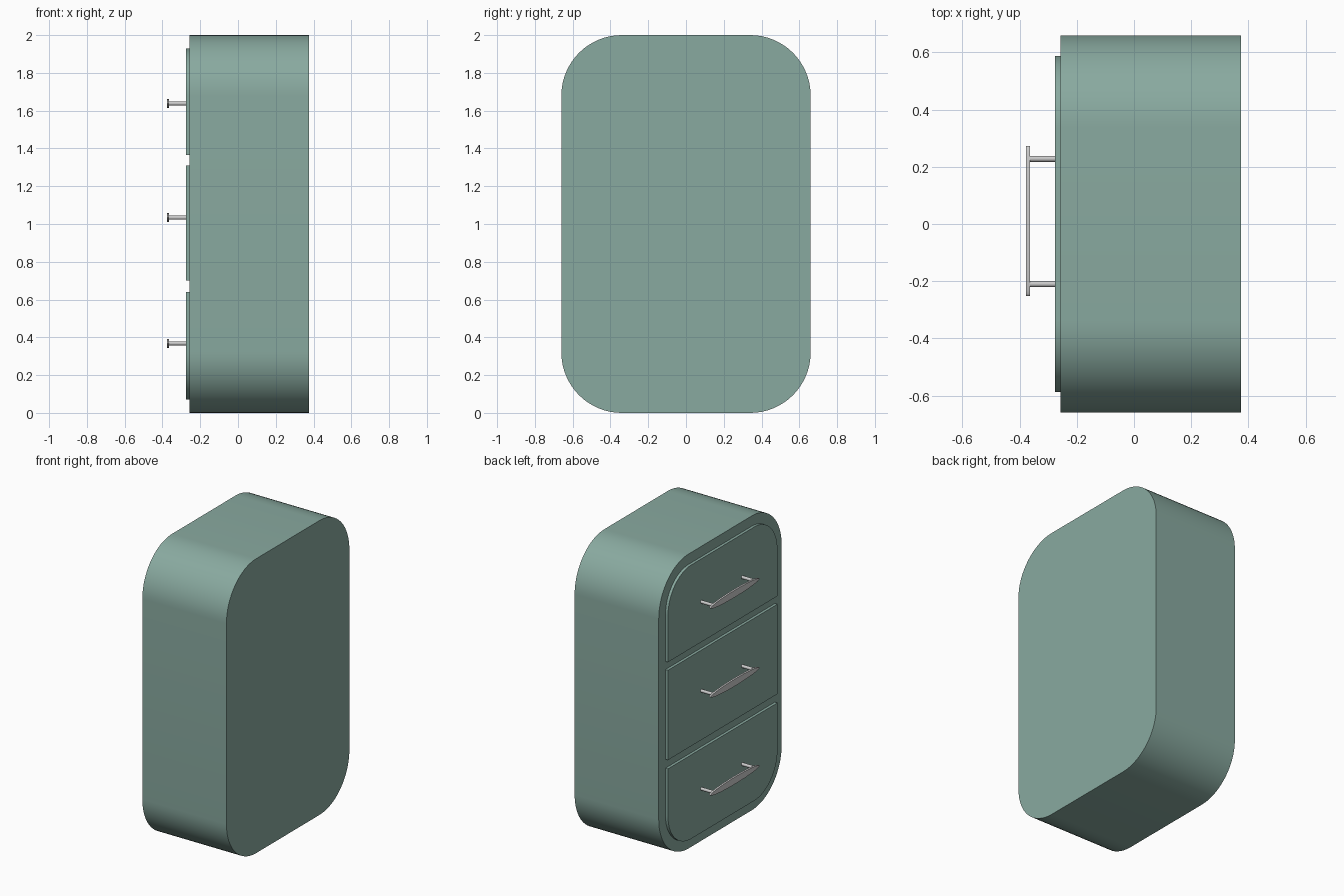
import bpy, bmesh, math

if "Cube" in bpy.data.objects:
    bpy.data.objects.remove(bpy.data.objects["Cube"])

teal = bpy.data.materials.new("sage_paint")
teal.diffuse_color = (0.25, 0.40, 0.35, 1)
teal.use_nodes = True
teal.node_tree.nodes["Principled BSDF"].inputs["Base Color"].default_value = teal.diffuse_color


def finish(name, bm, mat=None):
    bmesh.ops.recalc_face_normals(bm, faces=bm.faces)
    me = bpy.data.meshes.new(name)
    bm.to_mesh(me)
    bm.free()
    ob = bpy.data.objects.new(name, me)
    bpy.context.collection.objects.link(ob)
    if mat:
        me.materials.append(mat)
    bpy.ops.object.select_all(action='DESELECT')
    ob.select_set(True)
    bpy.context.view_layer.objects.active = ob
    bpy.ops.object.shade_smooth_by_angle(angle=math.radians(30))
    return ob


def panel(name, x0, x1, half_w, z0, z1, r_top, r_bottom):
    """Board lying in the yz plane with rounded top and bottom corners."""
    pts = []
    for sy, top, start in ((1, False, -90), (1, True, 0), (-1, True, 90), (-1, False, 180)):
        r = r_top if top else r_bottom
        cy, cz = sy * (half_w - r), (z1 - r if top else z0 + r)
        steps = 16 if r else 0
        for i in range(steps + 1):
            a = math.radians(start + 90 * i / max(steps, 1))
            pts.append((cy + r * math.cos(a), cz + r * math.sin(a)))
    bm = bmesh.new()
    face = bm.faces.new([bm.verts.new((x0, y, z)) for y, z in pts])
    ext = bmesh.ops.extrude_face_region(bm, geom=[face], use_keep_orig=True)
    verts = [g for g in ext["geom"] if isinstance(g, bmesh.types.BMVert)]
    bmesh.ops.translate(bm, verts=verts, vec=(x1 - x0, 0, 0))
    return finish(name, bm, teal)


def x_rod(name, x0, x1, y, z, ry, rz, segments):
    """Round or oval rod running along x."""
    bm = bmesh.new()
    bmesh.ops.create_cone(bm, cap_ends=True, segments=segments, radius1=1, radius2=1, depth=1)
    for v in bm.verts:
        a, b, c = v.co
        v.co = ((x0 + x1) / 2 + c * (x1 - x0), y + a * ry, z + b * rz)
    return finish(name, bm)


# Cabinet body
panel("cabinet_body", -0.257, 0.375, 0.66, 0, 2, 0.32, 0.32)

# Drawer fronts with their handles: z range, top radius, bottom radius, handle height
drawers = {
    "bottom": (0.07, 0.64, 0, 0.25, 0.368),
    "middle": (0.70, 1.31, 0, 0, 1.034),
    "top": (1.365, 1.93, 0.25, 0, 1.638),
}
for label, (z0, z1, rt, rb, hz) in drawers.items():
    panel(label + "_drawer_front", -0.276, -0.255, 0.588, z0, z1, rt, rb)
    x_rod(label + "_handle_grip", -0.377, -0.364, 0.01, hz, 0.262, 0.024, 48)
    for side, y in (("left", 0.228), ("right", -0.21)):
        x_rod(f"{label}_handle_post_{side}", -0.366, -0.27, y, hz, 0.0105, 0.0105, 24)
